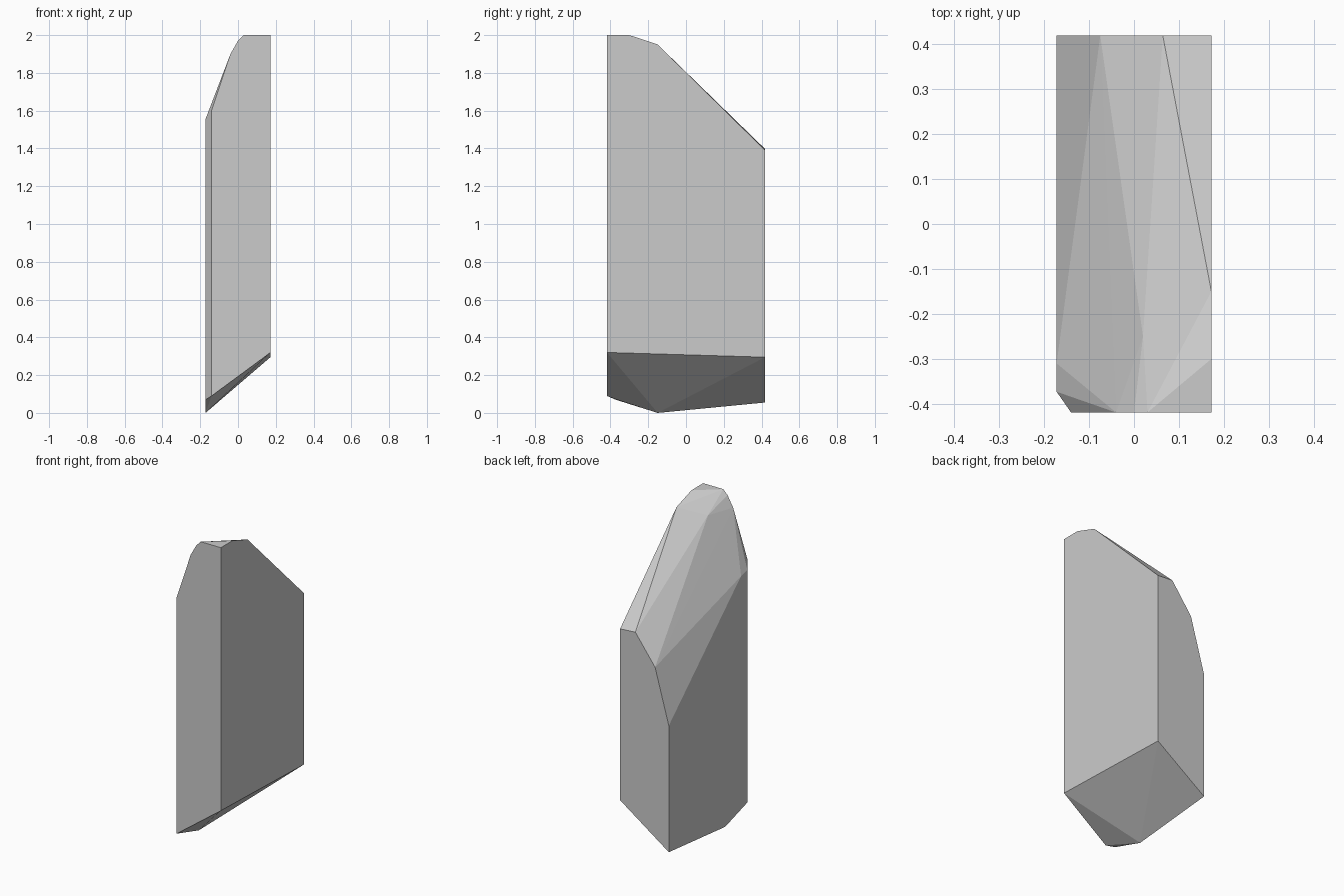
import bpy
import bmesh
import math

# Remove the default cube only
cube = bpy.data.objects.get("Cube")
if cube:
    bpy.data.objects.remove(cube, do_unlink=True)

# One plain stone colour
stone = bpy.data.materials.new("stone_grey")
stone.use_nodes = True
grey = (0.6, 0.6, 0.6, 1)
stone.diffuse_color = grey
stone.node_tree.nodes["Principled BSDF"].inputs["Base Color"].default_value = grey

HALF_WIDTH = 0.172
HALF_DEPTH = 0.419


def outline_facing_y(y, points):
    """Corners of a flat front or back side, given as (x, z)."""
    return [(x, y, z) for x, z in points]


def outline_facing_x(x, points):
    """Corners of a flat left or right side, given as (y, z)."""
    return [(x, y, z) for y, z in points]


# Front side: rounded shoulder rising to the flat tip, slanted foot
front = outline_facing_y(-HALF_DEPTH, [
    (-0.14, 0.09), (-0.14, 1.6), (-0.04, 1.9), (0, 1.97), (0.03, 2),
    (HALF_WIDTH, 2), (HALF_WIDTH, 0.32)])

# Back side: short, with the shoulder dropping steeply
back = outline_facing_y(HALF_DEPTH, [
    (-HALF_WIDTH, 0.055), (-HALF_WIDTH, 0.863), (-0.075, 1.21),
    (0.064, 1.397), (HALF_WIDTH, 1.39), (HALF_WIDTH, 0.295)])

# Tall side: extra corners along its sloping top
tall_side = outline_facing_x(HALF_WIDTH, [(-0.3, 2), (-0.15, 1.95)])

# Low side: chamfered front edge, top corner and lowest point of the foot
low_side = outline_facing_x(-HALF_WIDTH, [
    (-0.373, 0.07), (-0.373, 1.555), (-0.31, 1.54), (-0.15, 0)])

# Ridge corner on the sloping crown
crown = [(0.02, -0.25, 1.9)]

# Wrap all outlines in one faceted convex shard
bm = bmesh.new()
for corner in front + back + tall_side + low_side + crown:
    bm.verts.new(corner)
hull = bmesh.ops.convex_hull(bm, input=bm.verts)
loose = [v for v in bm.verts if not v.link_faces]
bmesh.ops.delete(bm, geom=loose, context="VERTS")

# Merge coplanar triangles into clean flat sides
bmesh.ops.dissolve_limit(bm, angle_limit=math.radians(0.5),
                         verts=bm.verts, edges=bm.edges)
bmesh.ops.recalc_face_normals(bm, faces=bm.faces)

mesh = bpy.data.meshes.new("stone_shard")
bm.to_mesh(mesh)
bm.free()
mesh.materials.append(stone)
shard = bpy.data.objects.new("stone_shard", mesh)
bpy.context.collection.objects.link(shard)
